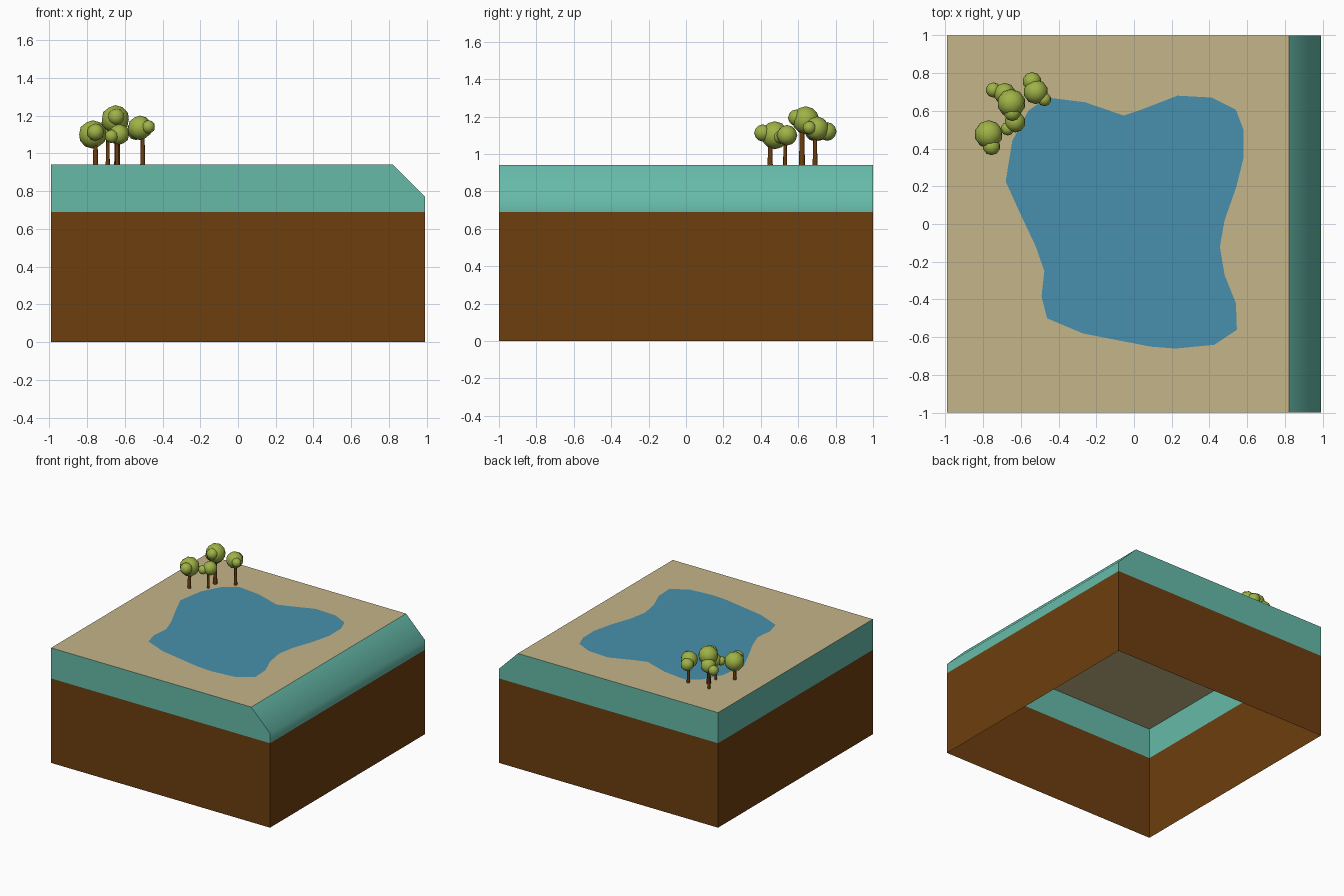
import bpy, bmesh, math
from mathutils import Matrix

if "Cube" in bpy.data.objects:
    bpy.data.objects.remove(bpy.data.objects["Cube"])


def material(name, srgb):
    lin = [((c / 255 + 0.055) / 1.055) ** 2.4 if c > 10 else c / 255 / 12.92 for c in srgb]
    m = bpy.data.materials.new(name)
    m.diffuse_color = (*lin, 1)
    m.use_nodes = True
    m.node_tree.nodes["Principled BSDF"].inputs["Base Color"].default_value = m.diffuse_color
    return m


SOIL = material("soil brown", (109, 62, 14))
TEAL = material("teal", (102, 186, 169))
SAND = material("sand", (197, 181, 137))
WATER = material("water blue", (72, 144, 173))
LEAF = material("leaf green", (158, 178, 70))


def finish(name, bm, mat, smooth=None):
    me = bpy.data.meshes.new(name)
    bm.to_mesh(me)
    bm.free()
    ob = bpy.data.objects.new(name, me)
    bpy.context.collection.objects.link(ob)
    me.materials.append(mat)
    if smooth:
        bpy.ops.object.select_all(action='DESELECT')
        bpy.context.view_layer.objects.active = ob
        ob.select_set(True)
        bpy.ops.object.shade_smooth_by_angle(angle=math.radians(smooth))
    return ob


def shell(name, profile, skip, mat, smooth=None):
    """Extrude an x-z profile (counter-clockwise from the front) along y,
    leaving out the sides listed in skip."""
    bm = bmesh.new()
    f = [bm.verts.new((x, -1, z)) for x, z in profile]
    b = [bm.verts.new((x, 1, z)) for x, z in profile]
    n = len(profile)
    bm.faces.new(f)
    bm.faces.new(b[::-1])
    for i in range(n):
        if i not in skip:
            j = (i + 1) % n
            bm.faces.new((f[j], f[i], b[i], b[j]))
    return finish(name, bm, mat, smooth)


def sheet(name, outline, z, mat):
    bm = bmesh.new()
    face = bm.faces.new([bm.verts.new((x, y, z)) for x, y in outline])
    face.normal_update()
    if face.normal.z < 0:
        face.normal_flip()
    bmesh.ops.triangulate(bm, faces=bm.faces[:])
    return finish(name, bm, mat)


# Hollow ground block, open underneath
W, MID, TOP = 0.99, 0.69, 0.94
shell("soil_walls", [(-W, 0), (W, 0), (W, MID), (-W, MID)], {0, 2}, SOIL)
shell("teal_band", [(-W, MID), (W, MID), (W, 0.77), (0.82, TOP), (-W, TOP)],
      {0, 3}, TEAL, 60)
sheet("sand_top", [(-W, -1), (0.82, -1), (0.82, 1), (-W, 1)], TOP, SAND)

# Pond lying on the sand
sheet("pond", [
    (-.46, .67), (-.26, .645), (-.055, .575), (.05, .61), (.23, .68), (.41, .67),
    (.54, .605), (.58, .50), (.58, .35), (.54, .19), (.48, .02), (.455, -.12),
    (.48, -.27), (.54, -.42), (.545, -.56), (.425, -.64), (.22, -.66), (.09, -.65),
    (-.27, -.58), (-.46, -.50), (-.49, -.385), (-.475, -.25), (-.52, -.12),
    (-.605, .06), (-.68, .225), (-.645, .44), (-.56, .60)], TOP + 0.003, WATER)

# Trees: trunk x, y, radius, then foliage balls (x, y, z, radius)
TREES = [
    (-.755, .45, .014, [(-.77, .475, 1.10, .075), (-.755, .41, 1.112, .046)]),
    (-.64, .62, .016, [(-.65, .64, 1.18, .075), (-.645, .59, 1.193, .045)]),
    (-.505, .69, .013, [(-.52, .70, 1.135, .065), (-.54, .755, 1.12, .05),
                        (-.475, .66, 1.14, .036)]),
    (-.64, .53, .011, [(-.63, .54, 1.10, .055), (-.67, .505, 1.09, .036)]),
    (-.69, .69, .011, [(-.685, .69, 1.125, .058), (-.745, .71, 1.11, .04)]),
]
for i, (x, y, r, balls) in enumerate(TREES, 1):
    top = balls[0][2]
    bm = bmesh.new()
    bmesh.ops.create_cone(bm, cap_ends=True, segments=8, radius1=r, radius2=r * 0.7,
                          depth=top - TOP,
                          matrix=Matrix.Translation((x, y, (top + TOP) / 2)))
    finish(f"trunk_{i}", bm, SOIL, 50)
    bm = bmesh.new()
    for bx, by, bz, br in balls:
        bmesh.ops.create_icosphere(bm, subdivisions=2, radius=br,
                                   matrix=Matrix.Translation((bx, by, bz)))
    finish(f"foliage_{i}", bm, LEAF, 60)
